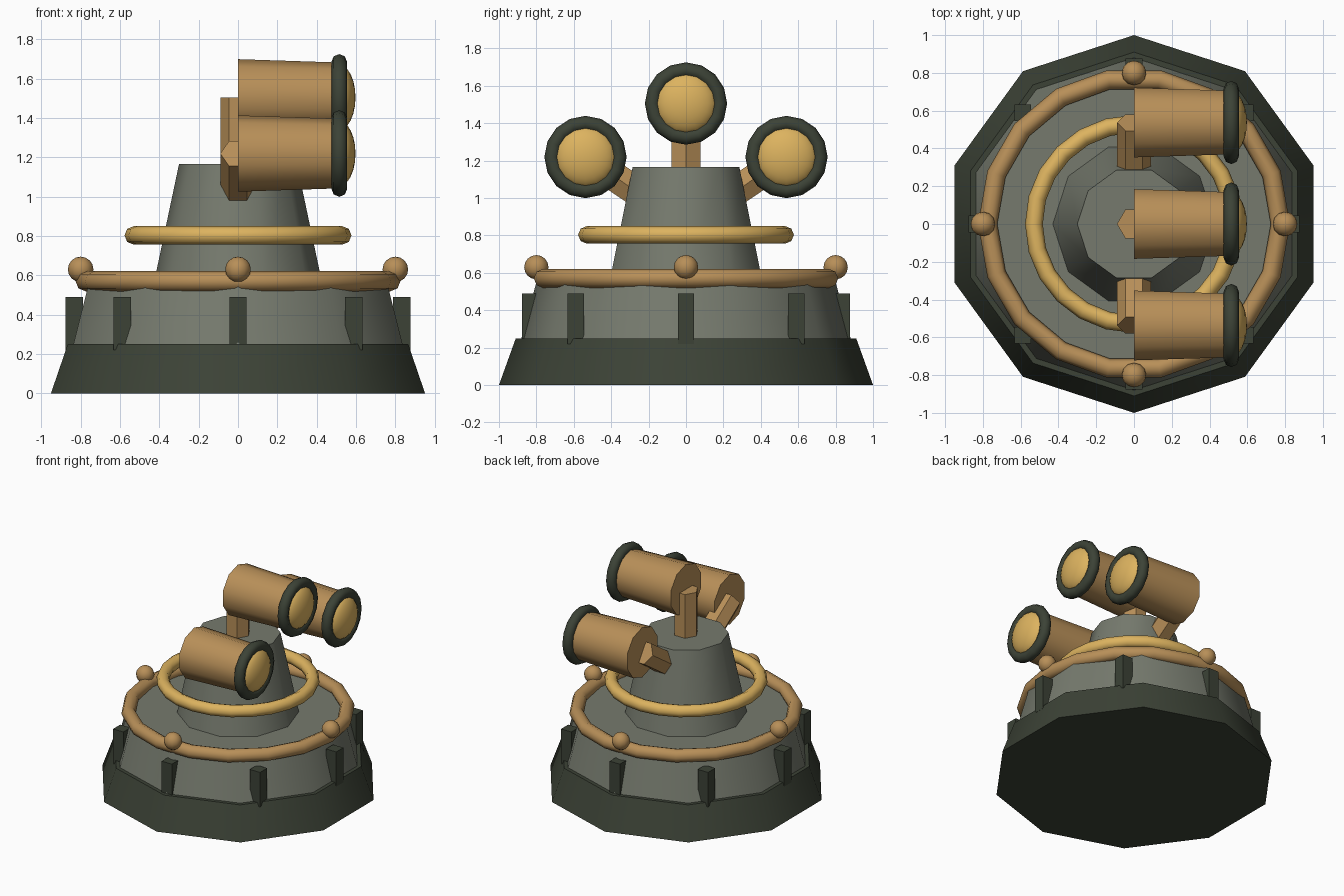
import bpy
import bmesh
from math import sin, cos, pi, radians
from mathutils import Matrix, Vector

cube = bpy.data.objects.get("Cube")
if cube:
    bpy.data.objects.remove(cube, do_unlink=True)


def material(name, rgb):
    mat = bpy.data.materials.new(name)
    mat.use_nodes = True
    mat.diffuse_color = (*rgb, 1)
    bsdf = next(n for n in mat.node_tree.nodes if n.type == 'BSDF_PRINCIPLED')
    bsdf.inputs["Base Color"].default_value = (*rgb, 1)
    return mat


DARK = material("dark_green", (0.045, 0.055, 0.037))
GREY = material("stone_grey", (0.18, 0.195, 0.155))
BRONZE = material("bronze", (0.477, 0.275, 0.098))
GOLD = material("gold", (0.72, 0.45, 0.115))


def finish(name, bm, mat, matrix=Matrix(), smooth=True):
    """Turn a bmesh into a placed, coloured object."""
    bmesh.ops.recalc_face_normals(bm, faces=bm.faces)
    mesh = bpy.data.meshes.new(name)
    bm.to_mesh(mesh)
    bm.free()
    mesh.materials.append(mat)
    obj = bpy.data.objects.new(name, mesh)
    obj.matrix_world = matrix
    bpy.context.collection.objects.link(obj)
    if smooth:
        bpy.ops.object.select_all(action='DESELECT')
        obj.select_set(True)
        bpy.context.view_layer.objects.active = obj
        bpy.ops.object.shade_smooth_by_angle(angle=radians(50))
    return obj


def lathe(name, profile, sides, mat, matrix=Matrix(), start=0.0, closed=False):
    """Spin (radius, height) points round local z; cap the ends unless closed."""
    bm = bmesh.new()
    rings = []
    for r, z in profile:
        angles = [start + 2 * pi * i / sides for i in range(sides)]
        rings.append([bm.verts.new((r * cos(a), r * sin(a), z)) for a in angles])
    pairs = list(zip(rings, rings[1:]))
    if closed:
        pairs.append((rings[-1], rings[0]))
    else:
        bm.faces.new(rings[0])
        bm.faces.new(rings[-1])
    for low, high in pairs:
        for i in range(sides):
            j = (i + 1) % sides
            bm.faces.new((low[i], low[j], high[j], high[i]))
    return finish(name, bm, mat, matrix)


def ring(name, major, minor, sides, mat, matrix):
    """Torus with an eight-sided section."""
    section = [(major + minor * cos(k * pi / 4), minor * sin(k * pi / 4)) for k in range(8)]
    return lathe(name, section, sides, mat, matrix, closed=True)


def ball(name, radius, mat, matrix, segments, rings):
    bm = bmesh.new()
    bmesh.ops.create_uvsphere(bm, u_segments=segments, v_segments=rings, radius=radius)
    return finish(name, bm, mat, matrix)


def at(x, y, z):
    return Matrix.Translation((x, y, z))


# Stepped ten-sided body
lathe("base", [(1.0, 0), (0.91, 0.25)], 10, DARK, start=pi / 2)
lathe("lower_tier", [(0.88, 0.25), (0.8, 0.55)], 10, GREY, start=pi / 2)
lathe("upper_tower", [(0.43, 0.55), (0.3, 1.165)], 10, GREY)

# Rings round the body
ring("tier_ring", 0.775, 0.051, 18, BRONZE, at(0, 0, 0.57))
ring("tower_ring", 0.53, 0.047, 24, GOLD, at(0, 0, 0.803))

# Square buttresses on the lower tier
for i in range(8):
    a = i * pi / 4
    bm = bmesh.new()
    bmesh.ops.create_cube(bm, size=1)
    bmesh.ops.scale(bm, vec=(0.088, 0.088, 0.27), verts=bm.verts)
    finish(f"buttress_{i + 1}", bm, DARK, at(0.833 * cos(a), 0.833 * sin(a), 0.355), False)

# Ball studs on the tier ring
for i in range(4):
    a = i * pi / 2
    ball(f"stud_{i + 1}", 0.065, BRONZE, at(0.8 * cos(a), 0.8 * sin(a), 0.63), 12, 8)

# Three lamps on posts fanning out from one pivot
pivot_height, reach, spread = 0.857, 0.648, radians(56)
face_left = Matrix.Rotation(pi / 2, 4, 'Y')
for side, angle in (("front", spread), ("middle", 0), ("rear", -spread)):
    fan = at(0, 0, pivot_height) @ Matrix.Rotation(angle, 4, 'X')
    lathe(side + "_post", [(0.09, 0.27), (0.09, reach)], 6, BRONZE, fan)

    lamp = Matrix.Translation(fan @ Vector((0, 0, reach))) @ face_left
    lathe(side + "_lamp_barrel", [(0.194, 0), (0.177, 0.515)], 10, BRONZE, lamp)
    ring(side + "_lamp_rim", 0.18, 0.04, 16, DARK, lamp @ at(0, 0, 0.515))
    dome = lamp @ at(0, 0, 0.515) @ Matrix.Diagonal((1, 1, 0.5, 1))
    ball(side + "_lamp_lens", 0.165, GOLD, dome, 16, 12)
